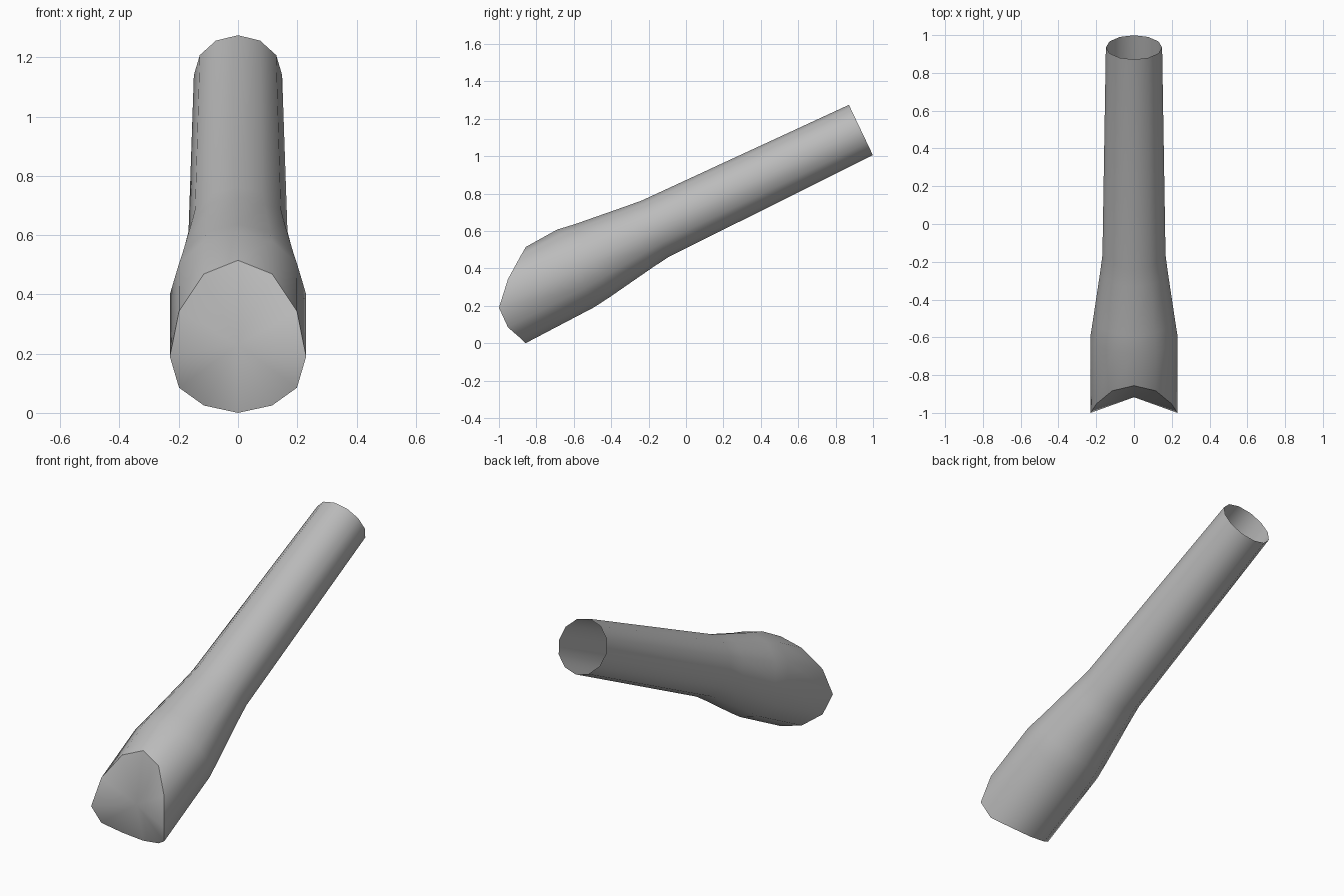
import bpy, bmesh, math
from mathutils import Vector

if "Cube" in bpy.data.objects:
    bpy.data.objects.remove(bpy.data.objects["Cube"])

SIDES = 12
TILT = math.atan(0.476)
AXIS = Vector((0, math.cos(TILT), math.sin(TILT)))
UP = Vector((0, -math.sin(TILT), math.cos(TILT)))
SIDE = Vector((1, 0, 0))

# ring centres (y, z) and radius along the tilted tube
RINGS = [(-0.59, 0.40, 0.230), (-0.50, 0.442, 0.216), (-0.255, 0.567, 0.179),
         (-0.165, 0.612, 0.167), (0.935, 1.140, 0.149)]
# saddle-cut end, top to bottom on one half: x, y, z
CUT = [(0, -0.856, 0.515), (0.115, -0.883, 0.469), (0.199, -0.952, 0.343),
       (0.230, -1.0, 0.190), (0.199, -0.952, 0.085), (0.115, -0.883, 0.025),
       (0, -0.858, 0.0)]

bm = bmesh.new()

# saddle-cut ring, mirrored to a full loop
loop = CUT + [(-x, y, z) for x, y, z in CUT[-2:0:-1]]
rings = [[bm.verts.new(p) for p in loop]]

# round rings
for y, z, r in RINGS:
    ring = []
    for i in range(SIDES):
        a = 2 * math.pi * i / SIDES
        ring.append(bm.verts.new(Vector((0, y, z)) + r * (SIDE * math.sin(a) + UP * math.cos(a))))
    rings.append(ring)

# tube walls, far end left open
for a, b in zip(rings, rings[1:]):
    for i in range(SIDES):
        j = (i + 1) % SIDES
        bm.faces.new((a[i], b[i], b[j], a[j]))

# shallow fan closing the cut end
centre = bm.verts.new((0, -0.917, 0.23))
for i in range(SIDES):
    bm.faces.new((rings[0][i], rings[0][(i + 1) % SIDES], centre))

bmesh.ops.recalc_face_normals(bm, faces=bm.faces[:])
mesh = bpy.data.meshes.new("flared_tube")
bm.to_mesh(mesh)
bm.free()
tube = bpy.data.objects.new("flared_tube", mesh)
bpy.context.collection.objects.link(tube)

grey = bpy.data.materials.new("light grey")
grey.diffuse_color = (0.5, 0.5, 0.5, 1)
grey.use_nodes = True
grey.node_tree.nodes["Principled BSDF"].inputs["Base Color"].default_value = grey.diffuse_color
mesh.materials.append(grey)

bpy.context.view_layer.objects.active = tube
tube.select_set(True)
bpy.ops.object.shade_smooth_by_angle(angle=math.radians(42))
